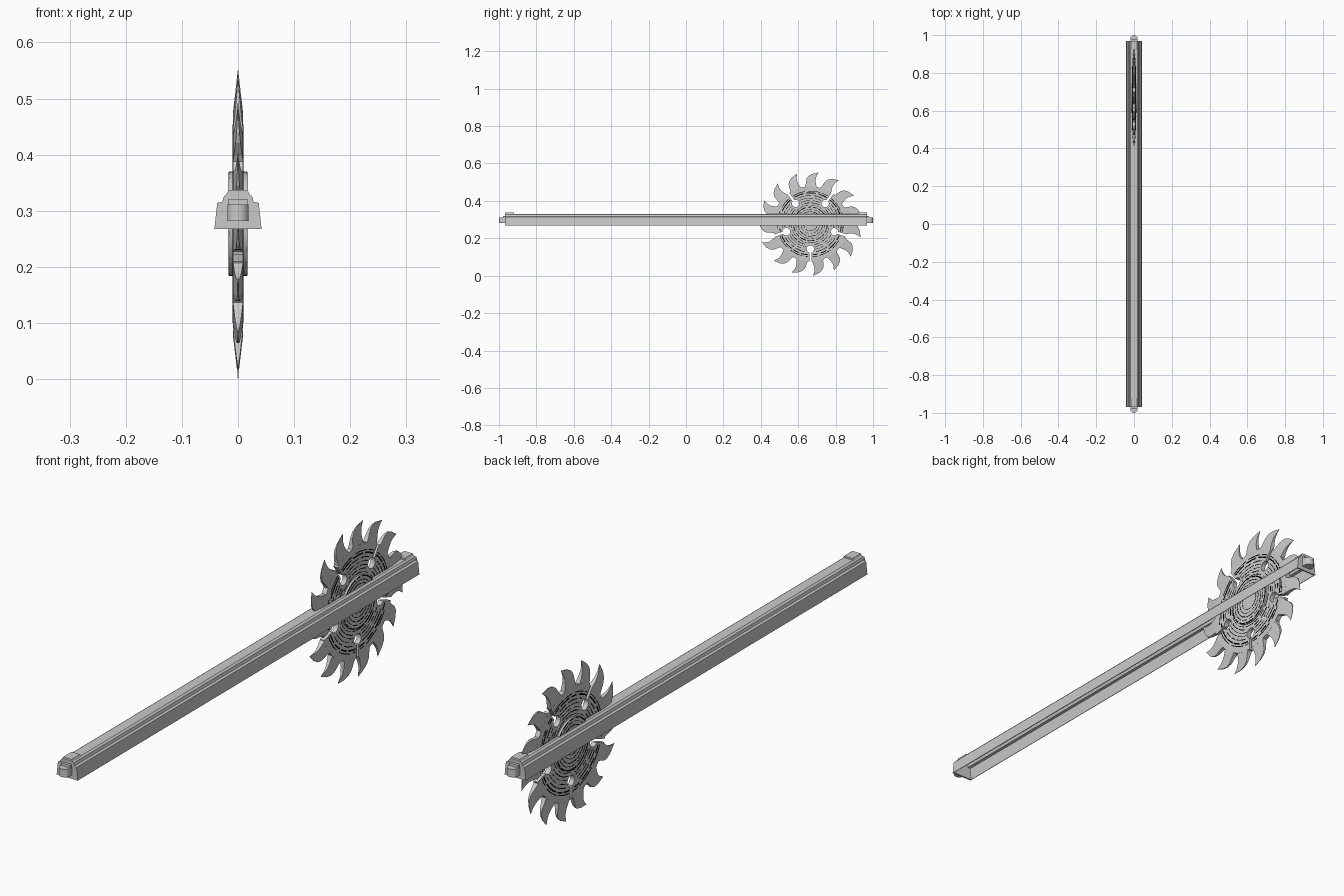
import bpy, bmesh, random
from math import sin, cos, radians, degrees, asin, pi

cube = bpy.data.objects.get("Cube")
if cube:
    bpy.data.objects.remove(cube)
random.seed(4)


def flat_material(name, level):
    colour = (level, level, level, 1)
    mat = bpy.data.materials.new(name)
    mat.use_nodes = True
    mat.diffuse_color = colour
    mat.node_tree.nodes["Principled BSDF"].inputs["Base Color"].default_value = colour
    return mat


steel = flat_material("grey_steel", 0.59)
black = flat_material("black_paint", 0.0)

BLADE_Y, BLADE_Z = 0.665, 0.277
BODY_R, TIP_R, HALF = 0.2, 0.277, 0.009
HUB_R, HUB_HALF = 0.093, 0.016


def finish(name, bm, material=steel):
    bmesh.ops.recalc_face_normals(bm, faces=bm.faces[:])
    mesh = bpy.data.meshes.new(name)
    bm.to_mesh(mesh)
    bm.free()
    mesh.materials.append(material)
    obj = bpy.data.objects.new(name, mesh)
    bpy.context.collection.objects.link(obj)
    return obj


def add_prism(bm, outline, a, b, place):
    """Extrude a flat outline from a to b; place maps (u, v, depth) to xyz."""
    ends = [[bm.verts.new(place(u, v, d)) for u, v in outline] for d in (a, b)]
    n = len(outline)
    for i in range(n):
        j = (i + 1) % n
        bm.faces.new((ends[0][i], ends[0][j], ends[1][j], ends[1][i]))
    caps = [bm.faces.new(ring) for ring in ends]
    for cap in caps:
        cap.normal_update()
    bmesh.ops.triangulate(bm, faces=caps)


def prism(name, outline, a, b, place):
    bm = bmesh.new()
    add_prism(bm, outline, a, b, place)
    return finish(name, bm)


def along_y(u, v, d):
    return (u, d, v)


def along_z(u, v, d):
    return (u, v, d)


def on_blade(u, v, d):
    return (d, BLADE_Y + u, BLADE_Z + v)


def polar(r, deg):
    return (r * cos(radians(deg)), r * sin(radians(deg)))


def mirrored(points):
    return points + [(-x, z) for x, z in reversed(points)]


def smooth(obj):
    bpy.ops.object.select_all(action='DESELECT')
    obj.select_set(True)
    bpy.context.view_layer.objects.active = obj
    bpy.ops.object.shade_smooth_by_angle(angle=radians(35))


# Rail: thin-walled channel, open underneath
outer = mirrored([(0.042, 0.268), (0.037, 0.314), (0.028, 0.316), (0.025, 0.326), (0.018, 0.331)])
inner = mirrored([(0.040, 0.268), (0.035, 0.312), (0.026, 0.314), (0.023, 0.324), (0.016, 0.329)])
prism("rail_channel", outer + inner[::-1], -0.965, 0.965, along_y)

# End plates, rounded end plugs and raised clips at both ends
for label, s in (("front", -1), ("rear", 1)):
    prism(label + "_end_plate", outer, s * 0.962, s * 0.968, along_y)
    nose = [(0.019, s * 0.963)]
    nose += [(0.019 * cos(t * pi / 10), s * (0.982 + 0.018 * sin(t * pi / 10))) for t in range(11)]
    nose += [(-0.019, s * 0.963)]
    smooth(prism(label + "_end_plug", nose, 0.282, 0.311, along_z))
    clip = mirrored([(0.021, 0.326), (0.021, 0.329), (0.017, 0.337)])
    prism(label + "_top_clip", clip, s * 0.92, s * 0.967, along_y)
    step = mirrored([(0.018, 0.308), (0.018, 0.32)])
    prism(label + "_clip_step", step, s * 0.963, s * 0.978, along_y)

# Blade disc with five keyhole expansion slots
HOLE_C, HOLE_R, SLOT = 0.135, 0.02, 0.006
gap = degrees(asin(SLOT / BODY_R))
neck = degrees(asin(SLOT / HOLE_R))
outline = []
for k in range(5):
    mid = -90 + 72 * k
    c, s = cos(radians(mid)), sin(radians(mid))
    outline.append(polar(BODY_R, mid - gap))
    for i in range(17):
        t = -neck - (360 - 2 * neck) * i / 16
        px, py = polar(HOLE_R, t)
        outline.append(((HOLE_C + px) * c - py * s, (HOLE_C + px) * s + py * c))
    outline += [polar(BODY_R, mid + gap + (72 - 2 * gap) * i / 24) for i in range(24)]
prism("blade_disc", outline, -HALF, HALF, on_blade)

# Hub flange
smooth(prism("hub_flange", [polar(HUB_R, 360 * i / 48) for i in range(48)], -HUB_HALF, HUB_HALF, on_blade))

# Black broken rings painted on both sides, kept clear of the keyholes
RINGS = ((0.036, 0.002), (0.05, 0.002), (0.064, 0.003), (0.077, 0.002), (0.088, 0.004), (0.1, 0.002),
         (0.111, 0.003), (0.124, 0.002), (0.137, 0.002), (0.15, 0.003), (0.163, 0.005), (0.174, 0.003))
bm = bmesh.new()
for r, width in RINGS:
    surface = HUB_HALF if r < HUB_R else HALF
    clear = 0 if r < 0.11 else (11 if r < 0.158 else 4)
    for side in (-1, 1):
        for k in range(5):
            a = -90 + 72 * k + clear
            stop = a + 72 - 2 * clear
            while a < stop - 3:
                b = min(stop, a + random.uniform(8, 26))
                angles = [a + (b - a) * i / 6 for i in range(7)]
                arc = [polar(r, t) for t in angles] + [polar(r + width, t) for t in reversed(angles)]
                add_prism(bm, arc, side * (surface - 0.0005), side * (surface + 0.0006), on_blade)
                a = b + random.uniform(2, 7)
finish("painted_rings", bm, black)

# Hooked teeth: radius, leading angle, trailing angle, thinning to the tip
TOOTH = [(0.194, -1, 18), (0.201, -0.5, 17.2), (0.21, 0.5, 16), (0.225, 1.8, 15),
         (0.24, 2.3, 14), (0.255, 1.8, 11.5), (0.267, 0.8, 7), (TIP_R, 0, 0.5)]
bm = bmesh.new()
for k in range(15):
    base = 9 + 24 * k
    rings = []
    for r, lead, trail in TOOTH:
        w = HALF * min(1, max(0.04, (TIP_R - r) / (TIP_R - BODY_R)))
        corners = [(lead, -w), (trail, -w), (trail, w), (lead, w)]
        rings.append([bm.verts.new(on_blade(*polar(r, base + a), d)) for a, d in corners])
    for lo, hi in zip(rings, rings[1:]):
        for i in range(4):
            j = (i + 1) % 4
            bm.faces.new((lo[i], lo[j], hi[j], hi[i]))
    bm.faces.new(rings[0])
    bm.faces.new(rings[-1])
finish("blade_teeth", bm)
